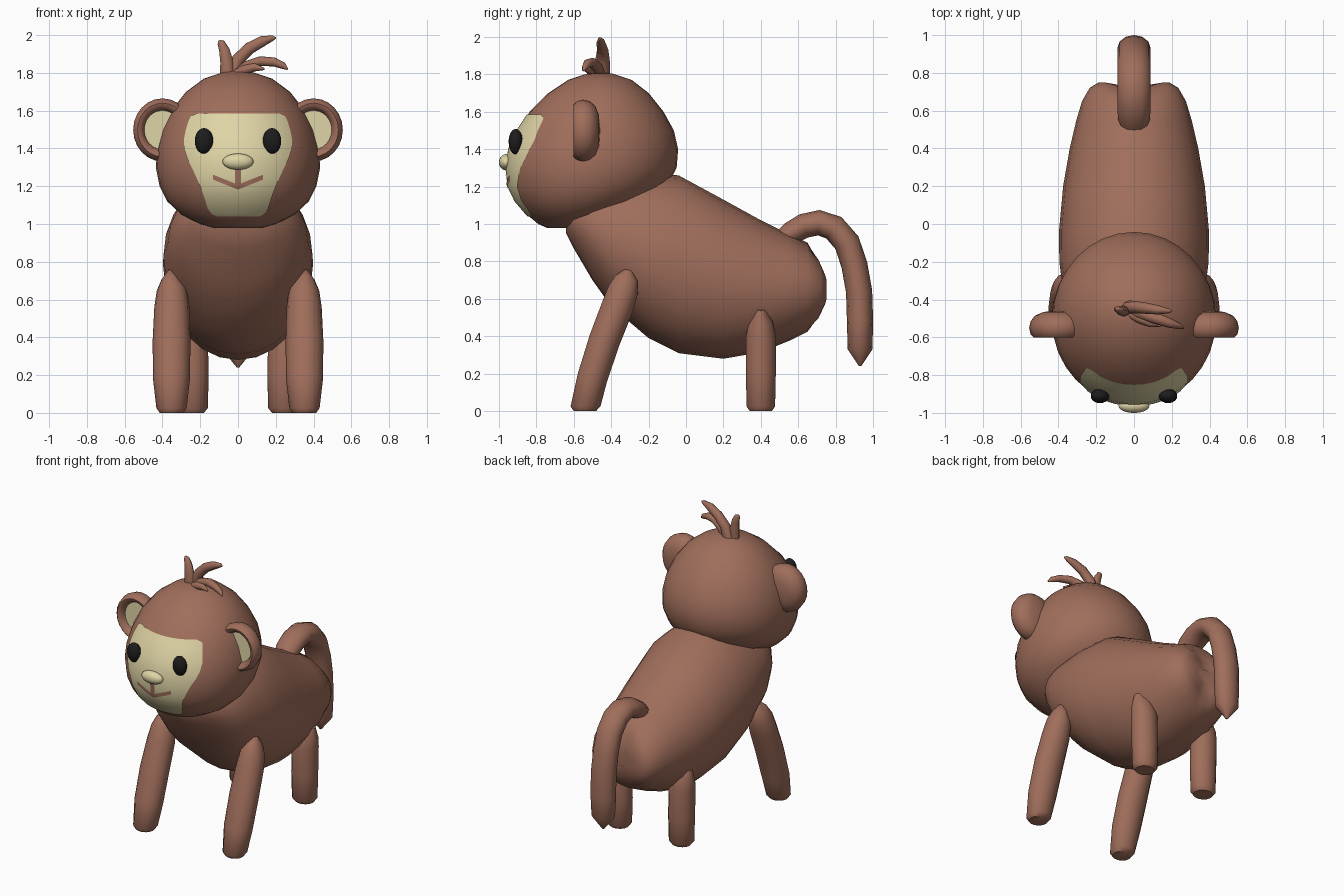
import bpy, bmesh, math
from mathutils import Vector

if "Cube" in bpy.data.objects:
    bpy.data.objects.remove(bpy.data.objects["Cube"])


def material(name, rgb):
    m = bpy.data.materials.new(name)
    m.diffuse_color = (*rgb, 1)
    m.use_nodes = True
    m.node_tree.nodes["Principled BSDF"].inputs["Base Color"].default_value = m.diffuse_color
    return m


BROWN = material("brown fur", (0.35, 0.156, 0.105))
TAN = material("pale tan skin", (0.74, 0.66, 0.38))
BLACK = material("black", (0.012, 0.012, 0.013))


def finish(bm, name, mat, angle=50, closed=True):
    if closed:
        bmesh.ops.recalc_face_normals(bm, faces=bm.faces)
    me = bpy.data.meshes.new(name)
    bm.to_mesh(me)
    bm.free()
    me.materials.append(mat)
    ob = bpy.data.objects.new(name, me)
    bpy.context.collection.objects.link(ob)
    bpy.ops.object.select_all(action='DESELECT')
    ob.select_set(True)
    bpy.context.view_layer.objects.active = ob
    bpy.ops.object.shade_smooth_by_angle(angle=math.radians(angle))
    return ob


def ring(c, u, v, a, b, n):
    """Ellipse of n points around c with half axes a*u and b*v."""
    c, u, v = Vector(c), Vector(u), Vector(v)
    return [c + u * a * math.cos(2 * math.pi * i / n) + v * b * math.sin(2 * math.pi * i / n)
            for i in range(n)]


def loft(name, rings, mat, angle=50):
    bm = bmesh.new()
    vs = [[bm.verts.new(p) for p in r] for r in rings]
    n = len(vs[0])
    for r0, r1 in zip(vs, vs[1:]):
        for i in range(n):
            j = (i + 1) % n
            bm.faces.new((r0[i], r0[j], r1[j], r1[i]))
    bm.faces.new(vs[0])
    bm.faces.new(vs[-1])
    return finish(bm, name, mat, angle)


def tube(name, rows, side, mat, n=12, flat_start=False):
    """Loft along rows of (x, y, z, radius along side, radius across)."""
    pts = [Vector(r[:3]) for r in rows]
    rings = []
    for i, r in enumerate(rows):
        t = pts[min(i + 1, len(pts) - 1)] - pts[max(i - 1, 0)]
        if flat_start and i < 2:
            t = Vector((0, 0, 1))
        t.normalize()
        u = Vector(side)
        u = (u - t * u.dot(t)).normalized()
        rings.append(ring(pts[i], u, t.cross(u), r[3], r[4], n))
    return loft(name, rings, mat)


def ellipsoid(name, c, radii, mat):
    bm = bmesh.new()
    bmesh.ops.create_uvsphere(bm, u_segments=20, v_segments=12, radius=1)
    for v in bm.verts:
        v.co = Vector(c) + Vector([v.co[k] * radii[k] for k in range(3)])
    return finish(bm, name, mat, 80)


# Head: rows of (z, half width, front y, back y)
HEAD = [(.978, .12, -.74, -.52), (1.0, .20, -.79, -.44), (1.05, .30, -.85, -.33),
        (1.12, .375, -.91, -.20), (1.2, .415, -.948, -.10), (1.3, .435, -.958, -.05),
        (1.4, .428, -.945, -.042), (1.5, .402, -.90, -.065), (1.6, .355, -.835, -.12),
        (1.7, .275, -.735, -.20), (1.77, .18, -.63, -.29), (1.803, .08, -.53, -.39),
        (1.81, .01, -.47, -.45)]
loft("head", [ring((0, (f + b) / 2, z), (1, 0, 0), (0, 1, 0), w, (b - f) / 2, 32)
              for z, w, f, b in HEAD], BROWN)


def head_front(x, z):
    for r0, r1 in zip(HEAD, HEAD[1:]):
        if r0[0] <= z <= r1[0]:
            k = (z - r0[0]) / (r1[0] - r0[0])
            _, w, f, b = [p + (q - p) * k for p, q in zip(r0, r1)]
            return (f + b) / 2 - (b - f) / 2 * math.sqrt(max(0, 1 - (x / w) ** 2))


def patch(name, grid, mat, lift):
    """Thin plate lying on the front of the head; grid rows of (x, z)."""
    bm = bmesh.new()
    vs = [[bm.verts.new((x, head_front(x, z) - lift, z)) for x, z in row] for row in grid]
    for a, b in zip(vs, vs[1:]):
        for i in range(len(a) - 1):
            bm.faces.new((a[i], a[i + 1], b[i + 1], b[i]))
    return finish(bm, name, mat, 80, closed=False)


# Face plate: rows of (z, half width)
FACE = [(1.04, .11), (1.05, .135), (1.08, .16), (1.12, .172), (1.16, .185), (1.2, .2),
        (1.25, .222), (1.3, .245), (1.35, .27), (1.4, .286), (1.45, .286), (1.5, .276),
        (1.55, .26), (1.57, .25), (1.585, .22)]
patch("face", [[(w * i / 12, z) for i in range(-12, 13)] for z, w in FACE], TAN, .006)

# Mouth: shallow smile with a line up to the nose
xs = [.132 * i / 8 for i in range(-8, 9)]
patch("smile", [[(x, 1.182 + .4 * abs(x) + h) for x in xs] for h in (0, .013, .026)], BROWN, .0095)
patch("mouth_line", [[(x, 1.19 + .02 * k) for x in (-.016, 0, .016)] for k in range(6)], BROWN, .0095)

# Nose and eyes
ellipsoid("nose", (0, -.962, 1.33), (.082, .038, .043), TAN)
for s, tag in ((-1, "left"), (1, "right")):
    ellipsoid("eye_" + tag, (s * .18, -.91, 1.44), (.049, .038, .068), BLACK)

# Ears: domed back, raised rim, tan hollow. Profile of (relative radius, y)
EAR = [(.02, -.46), (.5, -.465), (.8, -.485), (.95, -.515), (1, -.55), (.95, -.583),
       (.85, -.6), (.74, -.595), (.66, -.575), (.62, -.56), (.02, -.56)]
for s, tag in ((-1, "left"), (1, "right")):
    ear = loft("ear_" + tag, [ring((s * .40, y, 1.498), (1, 0, 0), (0, 0, 1), .155 * r, .167 * r, 24)
                              for r, y in EAR], BROWN)
    ear.data.materials.append(TAN)
    for p in ear.data.polygons:
        d = math.hypot((p.center.x - s * .40) / .155, (p.center.z - 1.498) / .167)
        if d < .63 and p.center.y < -.55:
            p.material_index = 1

# Hair tuft
TUFT = [
    [(-.055, -.46, 1.78, .03, .04), (-.06, -.46, 1.86, .028, .034), (-.072, -.455, 1.92, .022, .028),
     (-.09, -.45, 1.96, .014, .02), (-.10, -.45, 1.972, .004, .005)],
    [(-.03, -.44, 1.78, .035, .04), (.0, -.44, 1.87, .033, .034), (.06, -.445, 1.93, .03, .032),
     (.13, -.455, 1.968, .024, .028), (.185, -.46, 1.985, .012, .014), (.2, -.462, 1.985, .004, .004)],
    [(-.01, -.46, 1.78, .035, .035), (.05, -.475, 1.835, .032, .03), (.12, -.50, 1.862, .03, .026),
     (.19, -.525, 1.858, .025, .024), (.24, -.54, 1.838, .016, .018), (.262, -.55, 1.82, .005, .005)],
    [(-.02, -.47, 1.78, .03, .03), (.03, -.50, 1.815, .026, .026), (.09, -.525, 1.83, .022, .022),
     (.14, -.54, 1.82, .005, .005)]]
for i, rows in enumerate(TUFT):
    tube(f"hair_tuft_{i + 1}", rows, (0, 1, 0), BROWN, 8)

# Body: rows of (y, top z, bottom z, half width)
BODY = [(-.64, 1.10, .95, .15), (-.6, 1.15, .87, .25), (-.5, 1.22, .70, .33), (-.4, 1.25, .56, .37),
        (-.2, 1.27, .39, .395), (-.04, 1.26, .31, .397), (.2, 1.13, .28, .375), (.4, 1.02, .315, .34),
        (.55, .945, .375, .305), (.65, .90, .425, .275), (.72, .83, .475, .235),
        (.75, .76, .54, .185), (.757, .70, .60, .10)]
body = loft("body", [ring((0, y, (t + b) / 2), (1, 0, 0), (0, 0, 1), w, (t - b) / 2, 24)
                     for y, t, b, w in BODY], BROWN)
for v in body.data.vertices:  # shallow cleft at the rear
    if v.co.y > .7:
        v.co.y -= .05 * max(0, 1 - abs(v.co.x) / .15)

# Legs
for s, tag in ((-1, "left"), (1, "right")):
    tube("front_leg_" + tag, [
        (s * .352, -.54, 0, .062, .06), (s * .352, -.537, .025, .08, .082), (s * .352, -.50, .18, .098, .083),
        (s * .352, -.435, .38, .10, .086), (s * .35, -.365, .56, .093, .088), (s * .35, -.335, .65, .08, .083),
        (s * .355, -.318, .71, .05, .062), (s * .358, -.31, .755, .012, .02)],
        (1, 0, 0), BROWN, 14, True)
    tube("hind_leg_" + tag, [
        (s * .245, .40, 0, .065, .06), (s * .245, .40, .025, .085, .078), (s * .245, .40, .2, .09, .082),
        (s * .25, .40, .4, .09, .082), (s * .262, .40, .48, .08, .065), (s * .285, .40, .55, .045, .025)],
        (1, 0, 0), BROWN, 14, True)

# Tail: arches up and hangs down behind to a point
tube("tail", [(0, .50, .90, .07, .05), (0, .56, .95, .085, .062), (0, .63, .99, .088, .066),
              (0, .71, 1.007, .088, .068), (0, .79, .98, .088, .07), (0, .86, .90, .088, .07),
              (0, .90, .78, .088, .07), (0, .925, .64, .088, .07), (0, .93, .48, .088, .07),
              (0, .93, .33, .08, .066), (0, .93, .24, .006, .006)],
     (1, 0, 0), BROWN, 12)
